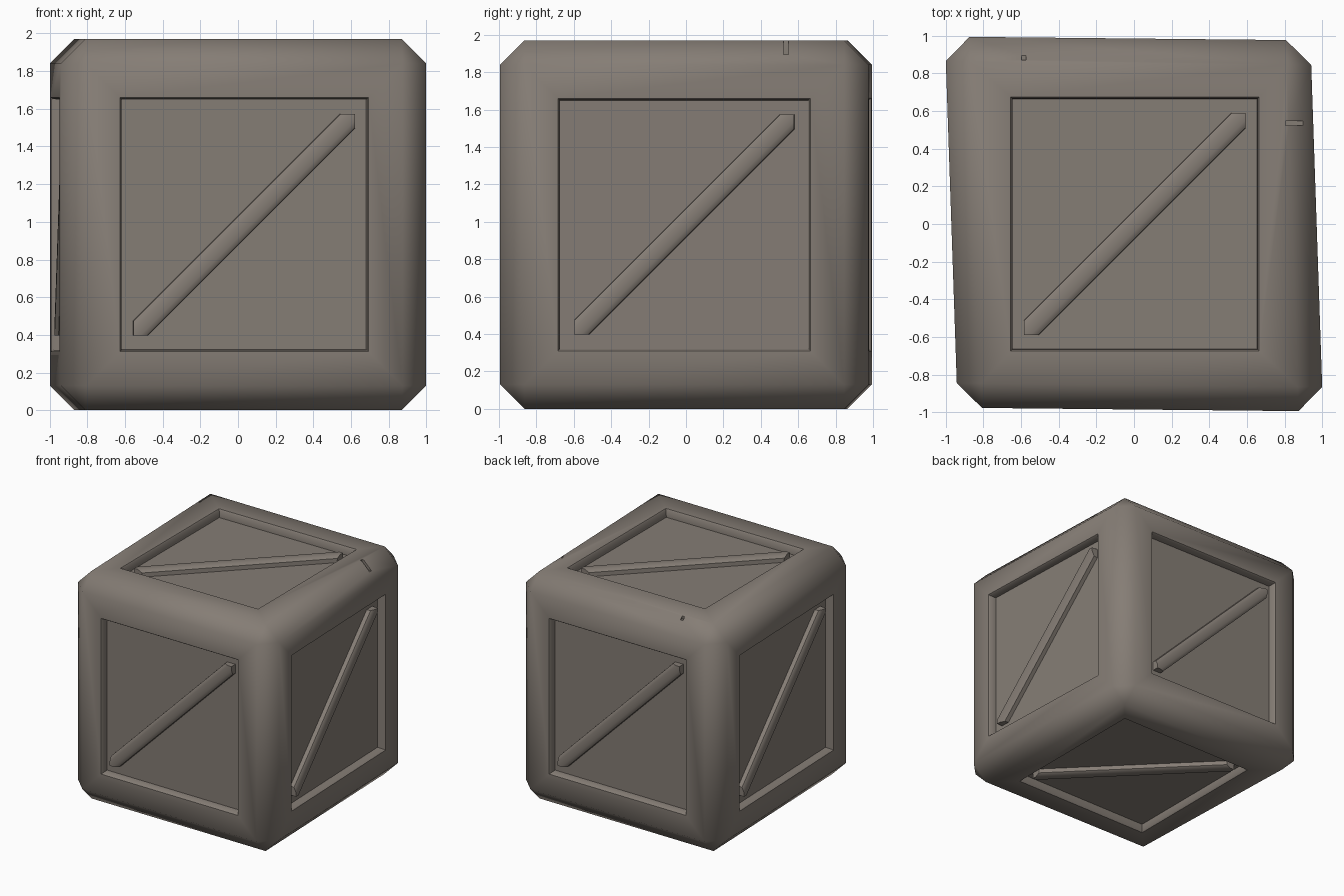
import bpy, bmesh, math
from mathutils import Matrix, Vector

if "Cube" in bpy.data.objects:
    bpy.data.objects.remove(bpy.data.objects["Cube"])

HX, HY, HZ = 0.97, 0.985, 0.985      # half sizes of the block
CH, PANEL, DEPTH = 0.13, 0.60, 0.07  # chamfer, panel half size, recess depth

stone = bpy.data.materials.new("grey brown")
stone.diffuse_color = (0.235, 0.205, 0.178, 1)
stone.use_nodes = True
stone.node_tree.nodes["Principled BSDF"].inputs["Base Color"].default_value = stone.diffuse_color


def lean(co):
    """Slightly skewed block; top and bottom panels stay square."""
    x, y, z = co
    if abs(x) < 0.7 and abs(y) < 0.7:
        return Vector((x + 0.005, y, z + HZ))
    return Vector((x - 0.034 * y, y - 0.01 * x, z + HZ))


def make_object(name, bm, angle):
    bmesh.ops.recalc_face_normals(bm, faces=bm.faces)
    mesh = bpy.data.meshes.new(name)
    bm.to_mesh(mesh)
    bm.free()
    mesh.materials.append(stone)
    ob = bpy.data.objects.new(name, mesh)
    bpy.context.collection.objects.link(ob)
    if angle:
        bpy.ops.object.select_all(action='DESELECT')
        ob.select_set(True)
        bpy.context.view_layer.objects.active = ob
        bpy.ops.object.shade_smooth_by_angle(angle=math.radians(angle))
    return ob


# Chamfered block with a recessed panel in every face
bm = bmesh.new()
bmesh.ops.create_cube(bm, size=2)
bmesh.ops.scale(bm, vec=(HX, HY, HZ), verts=bm.verts)
bmesh.ops.bevel(bm, geom=bm.edges[:], offset=CH, segments=1, affect='EDGES')
sides = sorted(bm.faces, key=lambda f: -f.calc_area())[:6]
bmesh.ops.inset_individual(bm, faces=sides, thickness=HY - CH - PANEL)
bmesh.ops.inset_individual(bm, faces=sides, thickness=0.012, depth=-0.012)
bmesh.ops.inset_individual(bm, faces=sides, thickness=0.003, depth=0.012 - DEPTH)
for v in bm.verts:
    v.co = lean(v.co)
block = make_object("crate_block", bm, 50)

# Small cracks cut into the top edges
for i, (loc, size) in enumerate([((-0.585, 0.93, 1.965), (0.025, 0.12, 0.06)),
                                 ((0.87, 0.535, 1.94), (0.13, 0.025, 0.09))]):
    bm = bmesh.new()
    bmesh.ops.create_cube(bm, size=1)
    bmesh.ops.scale(bm, vec=size, verts=bm.verts)
    bmesh.ops.translate(bm, vec=loc, verts=bm.verts)
    cutter = make_object("crack_cutter_%d" % i, bm, 0)
    cutter.hide_render = True
    cutter.hide_set(True)
    mod = block.modifiers.new("crack", 'BOOLEAN')
    mod.object, mod.operation, mod.solver = cutter, 'DIFFERENCE', 'EXACT'


# Diagonal brace across each panel, clipped to the panel corners
def brace_ring(bm, w, z, rot, half):
    h = PANEL - 0.012
    pts = [(-h, -h), (-h + w, -h), (h, h - w), (h, h), (h - w, h), (-h, -h + w)]
    return [bm.verts.new(lean(rot @ Vector((x, y, half + z)))) for x, y in pts]


X90 = Matrix.Rotation(math.pi / 2, 3, 'X')
faces = {"top": (Matrix.Identity(3), HZ),
         "bottom": (Matrix.Rotation(math.pi, 3, 'X'), HZ)}
for k, name in enumerate(["front", "right", "back", "left"]):
    faces[name] = (Matrix.Rotation(k * math.pi / 2, 3, 'Z') @ X90, HX if k % 2 else HY)

for name, (rot, half) in faces.items():
    bm = bmesh.new()
    rings = [brace_ring(bm, w, z, rot, half)
             for w, z in [(0.08, -DEPTH - 0.01), (0.075, -0.035), (0.035, -0.015)]]
    for a, b in zip(rings, rings[1:]):
        for i in range(6):
            j = (i + 1) % 6
            if (a[i].co - b[i].co).length > 1e-6:
                bm.faces.new((a[i], a[j], b[j], b[i]))
    bm.faces.new(rings[0])
    bm.faces.new(rings[-1])
    make_object("brace_" + name, bm, 45)
